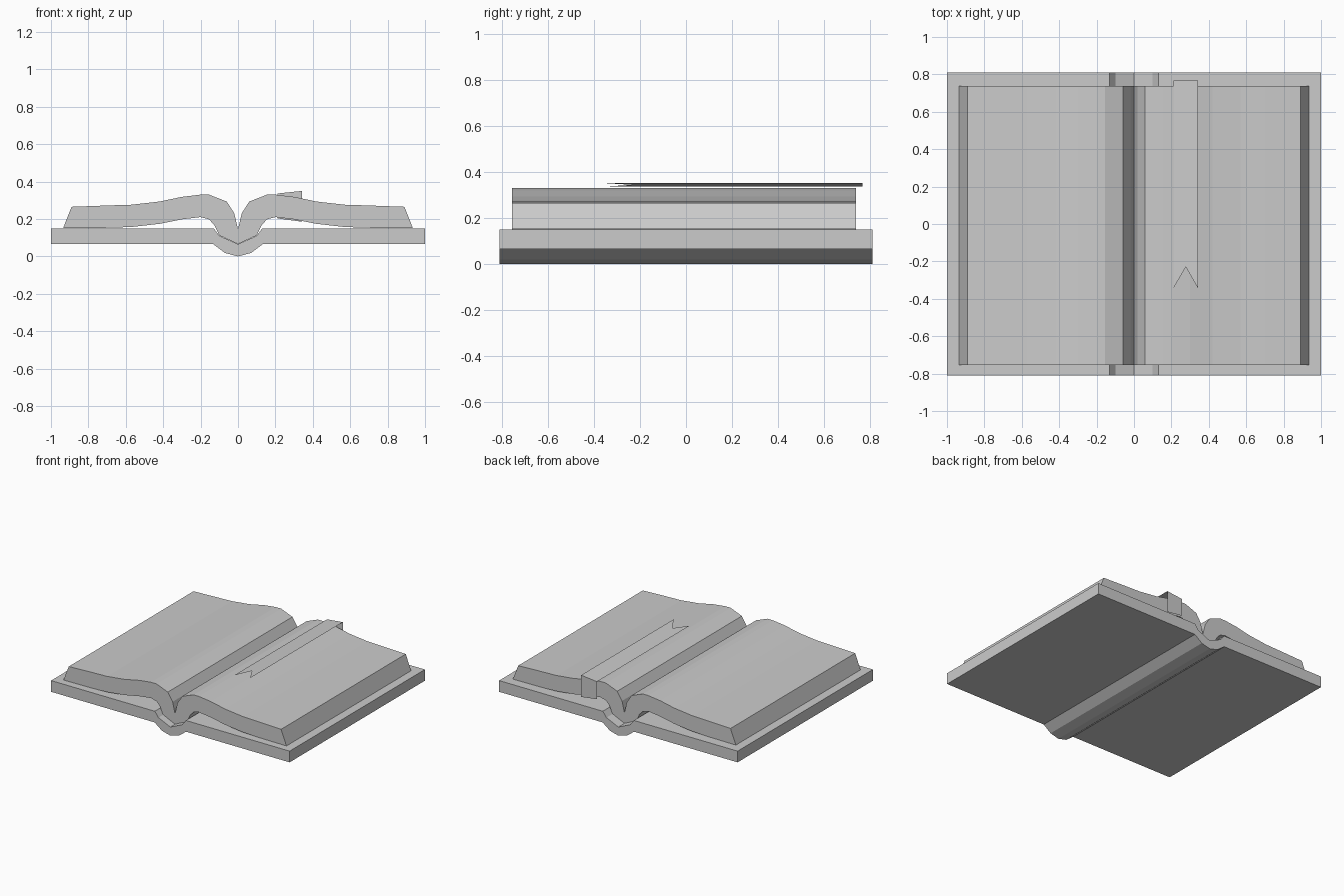
import bpy, bmesh

if "Cube" in bpy.data.objects:
    bpy.data.objects.remove(bpy.data.objects["Cube"])


def make_object(name, bm):
    mesh = bpy.data.meshes.new(name)
    bm.to_mesh(mesh)
    bm.free()
    obj = bpy.data.objects.new(name, mesh)
    bpy.context.collection.objects.link(obj)
    return obj


def mirrored(half):
    """Profile from x = 0 outwards, completed on the -x side."""
    return [(-x, z) for x, z in reversed(half[1:])] + half


def book_layer(name, upper, lower, y0, y1):
    """Symmetric cross-section between two half curves, extruded along y."""
    profile = mirrored(upper) + mirrored(lower)[::-1]
    bm = bmesh.new()
    face = bm.faces.new([bm.verts.new((x, y0, z)) for x, z in profile])
    out = bmesh.ops.extrude_face_region(bm, geom=[face])
    moved = [v for v in out["geom"] if isinstance(v, bmesh.types.BMVert)]
    bmesh.ops.translate(bm, verts=moved, vec=(0, y1 - y0, 0))
    bmesh.ops.recalc_face_normals(bm, faces=bm.faces)
    bmesh.ops.triangulate(bm, faces=[f for f in bm.faces if len(f.verts) > 4],
                          ngon_method='EAR_CLIP')
    return make_object(name, bm)


# Cover: two boards joined by a sagging spine
book_layer("cover",
           [(0, 0.065), (0.10, 0.11), (0.13, 0.15), (1, 0.15)],
           [(0, 0.0), (0.07, 0.018), (0.132, 0.065), (1, 0.065)],
           -0.81, 0.81)

# Page block: two arched stacks meeting in the gutter
book_layer("pages",
           [(0, 0.145), (0.02, 0.23), (0.06, 0.293), (0.155, 0.33),
            (0.20, 0.33), (0.30, 0.318), (0.42, 0.293), (0.57, 0.276),
            (0.70, 0.272), (0.89, 0.265)],
           [(0, 0.066), (0.10, 0.112), (0.125, 0.165), (0.155, 0.198),
            (0.20, 0.21), (0.30, 0.198), (0.42, 0.174), (0.57, 0.157),
            (0.70, 0.153), (0.935, 0.151)],
           -0.755, 0.738)

# Bookmark ribbon: thin sheet with a notched end and a flap over the back edge
bm = bmesh.new()
x0, x1, xm = 0.21, 0.343, 0.277
end = [bm.verts.new(p) for p in
       [(x0, -0.345, 0.336), (xm, -0.23, 0.343), (x1, -0.345, 0.35)]]
back = [bm.verts.new(p) for p in
        [(x0, 0.766, 0.336), (xm, 0.766, 0.343), (x1, 0.766, 0.35)]]
hang = [bm.verts.new(p) for p in
        [(x0, 0.766, 0.203), (xm, 0.766, 0.194), (x1, 0.766, 0.185)]]
for near, far in ((end, back), (back, hang)):
    for i in range(2):
        bm.faces.new((near[i], near[i + 1], far[i + 1], far[i]))
make_object("bookmark_ribbon", bm)
